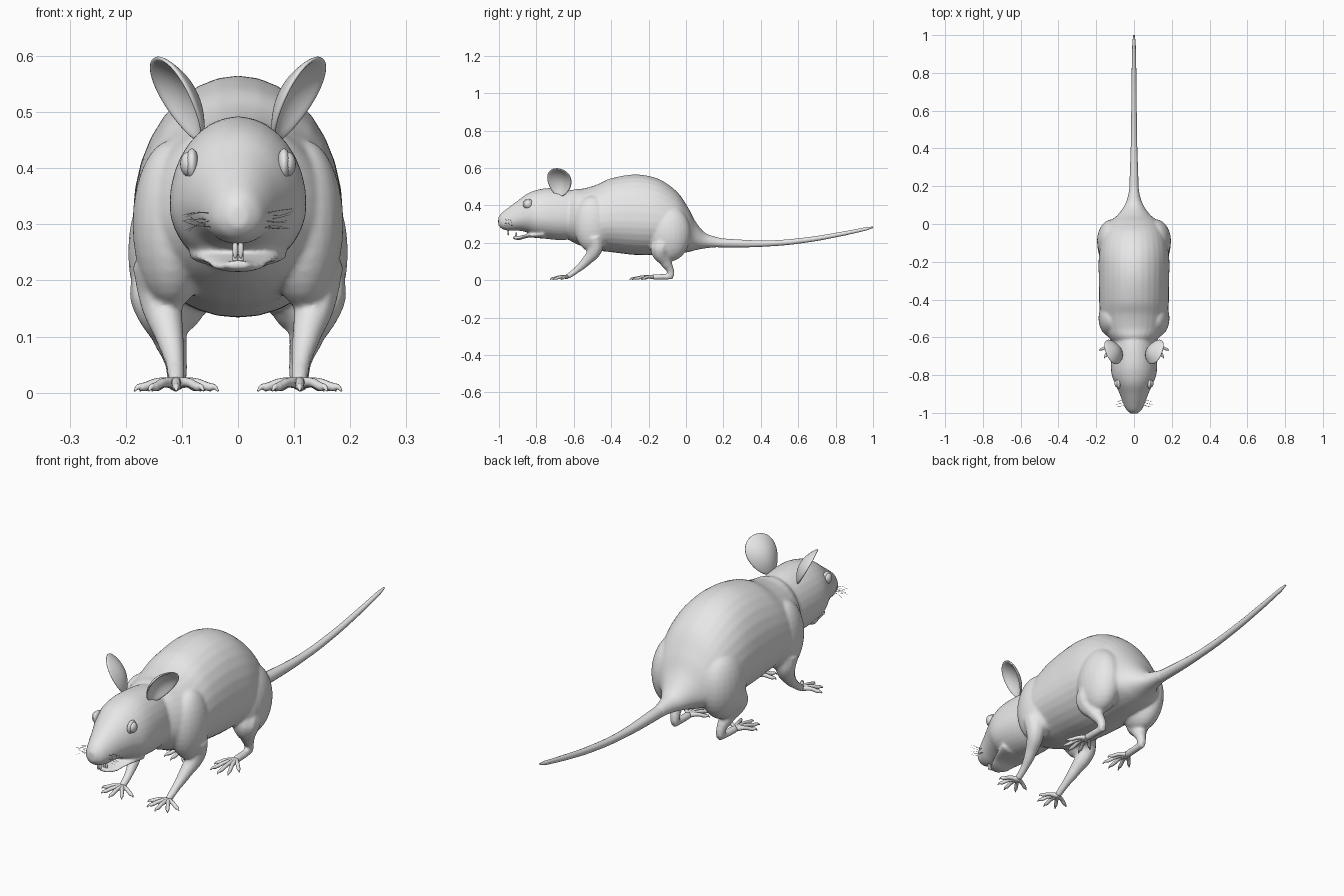
import bpy, bmesh, math, random
from mathutils import Vector, Matrix

random.seed(4)
cube = bpy.data.objects.get("Cube")
if cube:
    bpy.data.objects.remove(cube, do_unlink=True)

grey = bpy.data.materials.new("plain_grey")
grey.use_nodes = True
grey.diffuse_color = (0.8, 0.8, 0.8, 1)
for node in grey.node_tree.nodes:
    if node.type == 'BSDF_PRINCIPLED':
        node.inputs["Base Color"].default_value = (0.8, 0.8, 0.8, 1)


def add_object(name, data):
    data.materials.append(grey)
    ob = bpy.data.objects.new(name, data)
    bpy.context.collection.objects.link(ob)
    return ob


def from_bmesh(name, bm):
    bmesh.ops.recalc_face_normals(bm, faces=bm.faces)
    for f in bm.faces:
        f.smooth = True
    me = bpy.data.meshes.new(name)
    bm.to_mesh(me)
    bm.free()
    return add_object(name, me)


def smooth_stations(rows, steps=5):
    """Catmull-Rom interpolation through the cross-section list."""
    pts = [Vector(r) for r in rows]
    pts = [pts[0]] + pts + [pts[-1]]
    out = []
    for a, b, c, d in zip(pts, pts[1:], pts[2:], pts[3:]):
        for i in range(steps):
            t = i / steps
            out.append(0.5 * (2 * b + (c - a) * t + (2 * a - 5 * b + 4 * c - d) * t ** 2
                              + (3 * b - a - 3 * c + d) * t ** 3))
    return out + [pts[-1]]


def loft(name, rows, sides=32):
    """Egg-shaped sections; each row is y, top, bottom, half width."""
    bm = bmesh.new()
    rings = []
    for y, top, bottom, w in smooth_stations(rows):
        mid = bottom + 0.42 * (top - bottom)
        ring = []
        for k in range(sides):
            a = math.tau * k / sides
            s = math.sin(a)
            z = mid + s * ((top - mid) if s > 0 else (mid - bottom))
            ring.append(bm.verts.new((w * math.cos(a), y, z)))
        rings.append(ring)
    for r, q in zip(rings, rings[1:]):
        for k in range(sides):
            bm.faces.new((r[k], r[k - 1], q[k - 1], q[k]))
    bm.faces.new(rings[0])
    bm.faces.new(rings[-1])
    return from_bmesh(name, bm)


def ball(name, centre, radii):
    bm = bmesh.new()
    bmesh.ops.create_uvsphere(bm, u_segments=24, v_segments=16, radius=1)
    bmesh.ops.transform(bm, matrix=Matrix.Translation(centre) @ Matrix.Diagonal((*radii, 1)),
                        verts=bm.verts)
    return from_bmesh(name, bm)


def tube(name, path, side=1, detail=3):
    """Smooth tapering tube; each point is x, y, z, radius."""
    cu = bpy.data.curves.new(name, 'CURVE')
    cu.dimensions = '3D'
    cu.bevel_depth = 1
    cu.bevel_resolution = detail
    cu.resolution_u = 8
    cu.use_fill_caps = True
    sp = cu.splines.new('BEZIER')
    sp.bezier_points.add(len(path) - 1)
    for p, (x, y, z, r) in zip(sp.bezier_points, path):
        p.co = (side * x, y, z)
        p.radius = r
        p.handle_left_type = p.handle_right_type = 'AUTO'
    return add_object(name, cu)


# Trunk, head and lower jaw
skin = [
    loft("body", [(-.65, .45, .23, .09), (-.6, .485, .20, .135), (-.55, .49, .18, .165),
                  (-.48, .51, .16, .18), (-.4, .545, .15, .185), (-.27, .565, .135, .187),
                  (-.15, .543, .135, .185), (-.05, .475, .14, .165), (.01, .39, .15, .13),
                  (.05, .315, .16, .085), (.1, .255, .17, .05), (.15, .235, .175, .032),
                  (.2, .223, .176, .024)]),
    loft("head", [(-.56, .47, .23, .10), (-.65, .488, .215, .115), (-.74, .492, .22, .122),
                  (-.8, .482, .232, .118), (-.85, .462, .256, .098), (-.9, .425, .265, .076),
                  (-.95, .388, .265, .057), (-.985, .36, .275, .04), (-1.004, .335, .295, .016)]),
    loft("jaw", [(-.76, .28, .222, .09), (-.84, .25, .228, .066), (-.89, .237, .215, .045),
                 (-.925, .236, .22, .02)]),
]

# Limbs, both sides
front_leg = [(.14, -.49, .23, .05), (.138, -.485, .17, .04), (.122, -.535, .10, .026),
             (.112, -.59, .05, .017), (.11, -.635, .018, .015)]
hind_leg = [(.13, -.10, .22, .06), (.135, -.135, .165, .058), (.122, -.11, .1, .032),
            (.111, -.085, .055, .021), (.108, -.078, .022, .018)]
hind_foot = [(.108, -.07, .02, .015), (.11, -.12, .018, .016), (.112, -.18, .017, .016)]
for s in (1, -1):
    skin += [ball("shoulder", (s * .118, -.5, .3), (.07, .1, .15)),
             ball("thigh", (s * .115, -.09, .25), (.081, .115, .15)),
             tube("front_leg", front_leg, s), tube("hind_leg", hind_leg, s),
             tube("hind_foot", hind_foot, s)]

# Fuse everything into one smooth skin
bpy.ops.object.select_all(action='DESELECT')
for ob in skin:
    ob.select_set(True)
bpy.context.view_layer.objects.active = skin[0]
bpy.ops.object.convert(target='MESH')
bpy.ops.object.join()
body = bpy.context.view_layer.objects.active
body.name = "body"
remesh = body.modifiers.new("fuse", 'REMESH')
remesh.mode = 'VOXEL'
remesh.voxel_size = .006
remesh.use_smooth_shade = True
relax = body.modifiers.new("relax", 'SMOOTH')
relax.factor = .5
relax.iterations = 8

# Tail
tube("tail", [(0, .08, .205, .026), (0, .2, .199, .024), (0, .45, .197, .016),
              (0, .65, .216, .014), (0, .82, .245, .012), (0, .96, .274, .009),
              (0, 1, .283, .004)], detail=5)


def toes(name, base, reaches, s):
    """Fan of knuckled toes; reaches are (angle, length) pairs."""
    for angle, length in reaches:
        a = math.radians(angle)
        path = [(base[0] + f * length * math.sin(a), base[1] - f * length * math.cos(a), z, r)
                for f, z, r in ((0, .017, .011), (.45, .018, .008), (.8, .01, .0075),
                                (.9, .01, .005), (1, .003, .0015))]
        tube(name, path, s)


def ear(s):
    """Cupped leaf-shaped dish opening outwards."""
    up = Vector((.49, 0, .87)).normalized()
    out = Vector((.8, -.35, -.45)).normalized()
    across = out.cross(up)
    centre = Vector((.109, -.678, .522))
    bm = bmesh.new()
    n = 28
    hub, rings = None, []
    for i in range(8):
        t = i / 7
        ring = []
        for k in range(1 if i == 0 else n):
            a = math.tau * k / n
            u, v = t * math.cos(a), t * math.sin(a)
            p = (centre + up * u * .086 + across * v * .068 * (1 + .22 * u)
                 - out * .032 * (1 - t * t))
            ring.append(bm.verts.new((s * p.x, p.y, p.z)))
        rings.append(ring)
    for k in range(n):
        bm.faces.new((rings[0][0], rings[1][k - 1], rings[1][k]))
        for r, q in zip(rings[1:], rings[2:]):
            bm.faces.new((r[k - 1], q[k - 1], q[k], r[k]))
    ob = from_bmesh("ear", bm)
    shell = ob.modifiers.new("shell", 'SOLIDIFY')
    shell.thickness = .008
    shell.offset = 0
    ob.modifiers.new("round", 'SUBSURF').levels = 1


# Paired details
for s in (1, -1):
    toes("front_toe", (.11, -.635), [(-66, .082), (-33, .09), (0, .092), (33, .09), (66, .082)], s)
    toes("hind_toe", (.112, -.175), [(-48, .085), (-22, .12), (0, .128), (20, .12), (44, .09)], s)
    ear(s)
    ball("eye", (s * .088, -.845, .407), (.015, .021, .022))
    ball("eye_rim", (s * .082, -.845, .407), (.012, .027, .028))
    ball("nostril_pad", (s * .013, -.985, .315), (.016, .016, .013))
    # Incisors
    for y, z in ((-.95, .256), (-.908, .24)):
        ball("tooth", (s * .005, y, z), (.005, .005, .017))
    # Whiskers
    for i in range(9):
        z = .295 + .012 * (i % 3)
        y = -.955 + .015 * (i // 3)
        reach = random.uniform(.035, .05)
        tube("whisker", [(.045, y, z, .0008),
                         (.045 + reach * .6, y - .01, z + random.uniform(-.004, .008), .0006),
                         (.05 + reach, y - .015, z + random.uniform(-.01, .014), .0003)], s, 0)
